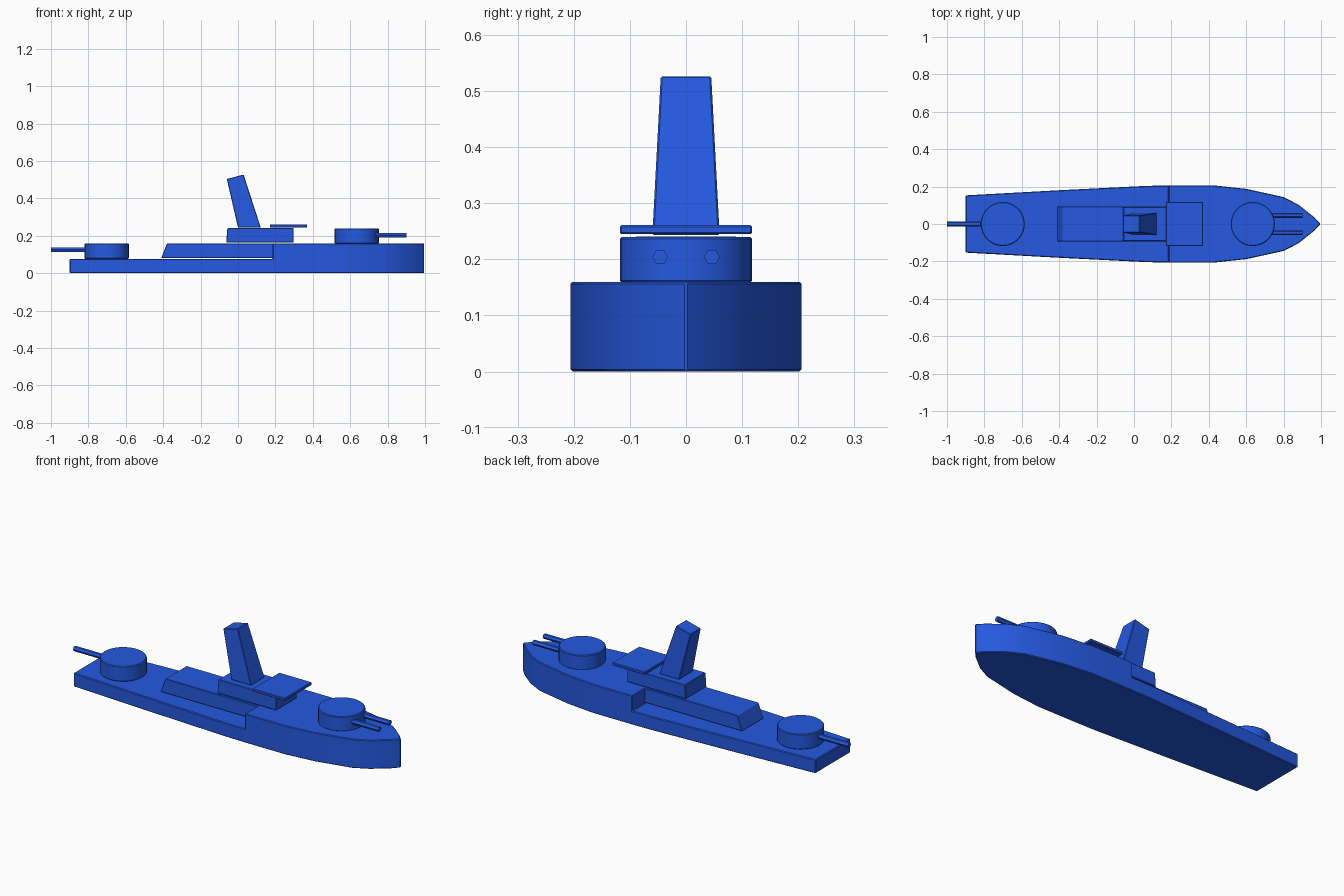
import bpy, bmesh, math
from mathutils import Matrix

if "Cube" in bpy.data.objects:
    bpy.data.objects.remove(bpy.data.objects["Cube"])

blue = bpy.data.materials.new("navy_blue")
blue.diffuse_color = (0.018, 0.10, 0.75, 1)
blue.use_nodes = True
blue.node_tree.nodes["Principled BSDF"].inputs["Base Color"].default_value = blue.diffuse_color


def finish(bm, name, bevel=0.004):
    """Soften hard edges slightly and turn the bmesh into an object."""
    bmesh.ops.recalc_face_normals(bm, faces=bm.faces[:])
    if bevel:
        hard = [e for e in bm.edges if e.calc_face_angle(0) > math.radians(50)]
        bmesh.ops.bevel(bm, geom=hard, offset=bevel, segments=1, affect='EDGES')
    me = bpy.data.meshes.new(name)
    bm.to_mesh(me)
    bm.free()
    me.materials.append(blue)
    ob = bpy.data.objects.new(name, me)
    bpy.context.collection.objects.link(ob)
    bpy.ops.object.select_all(action='DESELECT')
    ob.select_set(True)
    bpy.context.view_layer.objects.active = ob
    bpy.ops.object.shade_smooth_by_angle(angle=math.radians(30))
    return ob


def profile_block(name, profile, half_bottom, half_top=None):
    """Side profile (x, z) widened to both sides, optionally tapering upward."""
    half_top = half_top or half_bottom
    zs = [p[1] for p in profile]
    mid = (min(zs) + max(zs)) / 2
    bm = bmesh.new()
    sides = []
    for s in (-1, 1):
        sides.append([bm.verts.new((x, s * (half_top if z > mid else half_bottom), z))
                      for x, z in profile])
        bm.faces.new(sides[-1])
    n = len(profile)
    for i in range(n):
        j = (i + 1) % n
        bm.faces.new((sides[0][i], sides[0][j], sides[1][j], sides[1][i]))
    return finish(bm, name, 0.003)


def cylinder(name, center, radius, depth, sides, along_x=False):
    bm = bmesh.new()
    m = Matrix.Translation(center)
    if along_x:
        m = m @ Matrix.Rotation(math.pi / 2, 4, 'Y')
    bmesh.ops.create_cone(bm, cap_ends=True, segments=sides, radius1=radius,
                          radius2=radius, depth=depth, matrix=m)
    return finish(bm, name, 0 if along_x else 0.004)


# Hull: low aft deck, raised fore deck
STEP, AFT_Z, FORE_Z = 0.185, 0.076, 0.16
aft = [(-0.9, 0.153), (-0.41, 0.18), (0.07, 0.204), (STEP, 0.206)]
fore = [(STEP, 0.206), (0.43, 0.206), (0.6, 0.188), (0.8, 0.144),
        (0.88, 0.103), (0.965, 0.035), (0.997, 0)]
bm = bmesh.new()


def hull_face(half):
    loop = half + [(x, -y) for x, y in reversed(half) if y > 0]
    return bm.faces.new([bm.verts.new((x, y, 0)) for x, y in loop])


hull_face(aft)
hull_face(fore)
bmesh.ops.remove_doubles(bm, verts=bm.verts[:], dist=1e-5)


def raise_faces(faces, dz):
    out = bmesh.ops.extrude_face_region(bm, geom=faces, use_keep_orig=dz == AFT_Z)
    vs = [g for g in out["geom"] if isinstance(g, bmesh.types.BMVert)]
    bmesh.ops.translate(bm, verts=vs, vec=(0, 0, dz))
    return [g for g in out["geom"] if isinstance(g, bmesh.types.BMFace)]


decks = raise_faces(bm.faces[:], AFT_Z)
front = [f for f in decks if f.calc_center_median().x > STEP
         and all(abs(v.co.z - AFT_Z) < 1e-5 for v in f.verts)]
raise_faces(front, FORE_Z - AFT_Z)
# remove the replaced deck face and any inner faces
inner = [f for f in bm.faces if f in front] if front and front[0].is_valid else []
bmesh.ops.delete(bm, geom=inner, context='FACES_ONLY')
finish(bm, "hull")

# Deckhouse, bridge, lookout platform and raked funnel
profile_block("deckhouse", [(-0.41, 0.08), (0.19, 0.08), (0.19, 0.16), (-0.38, 0.16)], 0.094)
profile_block("bridge", [(-0.063, 0.164), (0.298, 0.164), (0.298, 0.241), (-0.057, 0.241)], 0.091)
profile_block("lookout_platform", [(0.17, 0.245), (0.37, 0.245), (0.37, 0.261), (0.17, 0.261)], 0.118)
profile_block("funnel", [(0.0, 0.243), (0.122, 0.243), (0.03, 0.527), (-0.06, 0.504)], 0.06, 0.045)

# Gun turrets and barrels
cylinder("fore_turret", (0.635, 0, 0.199), 0.118, 0.082, 32)
cylinder("aft_turret", (-0.702, 0, 0.118), 0.118, 0.084, 32)
for side, y in (("left", 0.046), ("right", -0.046)):
    cylinder("fore_barrel_" + side, (0.80, y, 0.204), 0.014, 0.2, 6, True)
cylinder("aft_barrel", (-0.89, 0, 0.126), 0.014, 0.22, 6, True)
